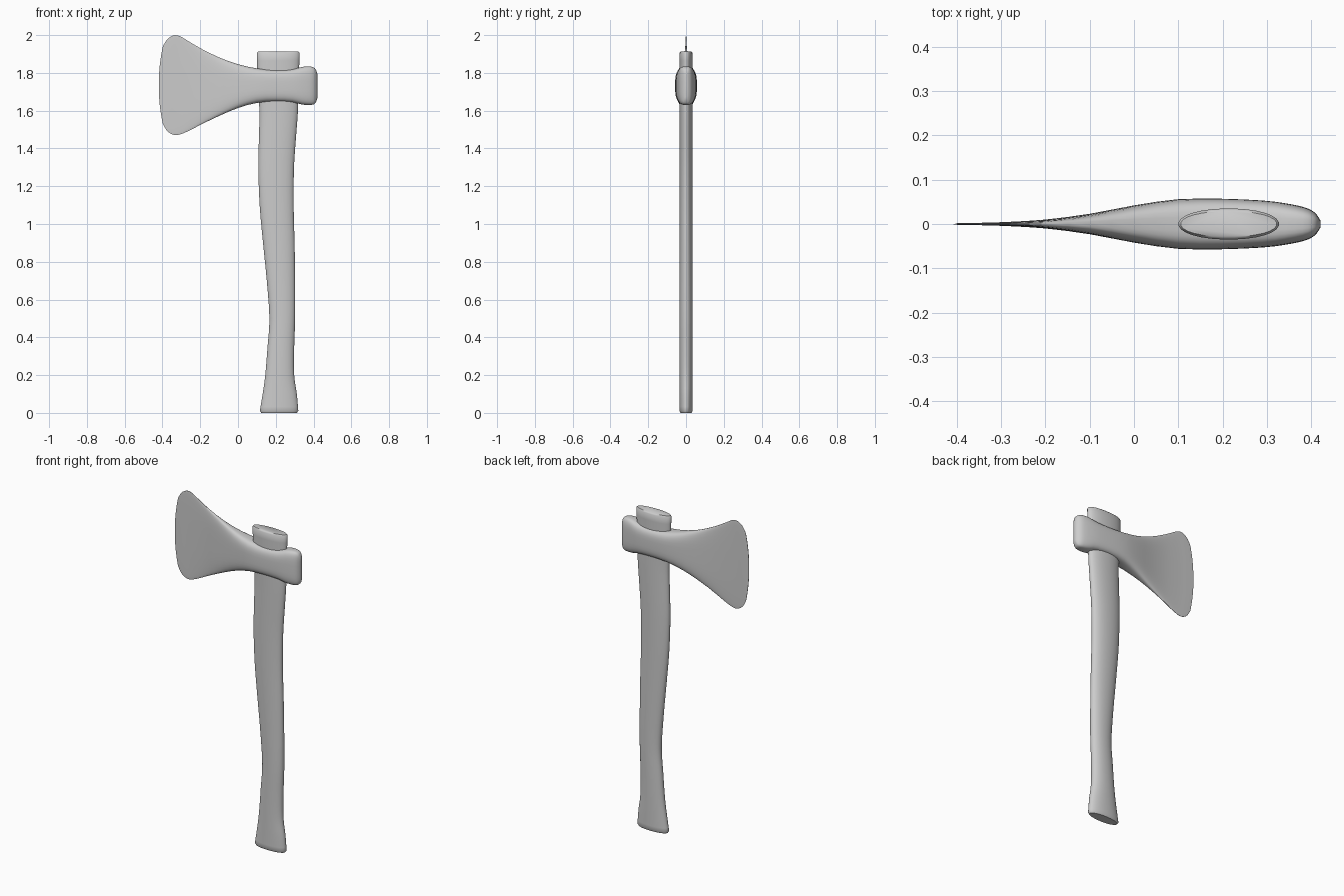
import bpy, bmesh, math

if "Cube" in bpy.data.objects:
    bpy.data.objects.remove(bpy.data.objects["Cube"], do_unlink=True)

grey = bpy.data.materials.new("plain_grey")
grey.use_nodes = True
COLOUR = (0.6, 0.6, 0.6, 1)
grey.diffuse_color = COLOUR
grey.node_tree.nodes["Principled BSDF"].inputs["Base Color"].default_value = COLOUR


def oval(count, power):
    """Unit superellipse points."""
    pts = []
    for i in range(count):
        a = math.tau * (i + 0.5) / count
        c, s = math.cos(a), math.sin(a)
        pts.append((math.copysign(abs(c) ** (2 / power), c),
                    math.copysign(abs(s) ** (2 / power), s)))
    return pts


def loft(name, rings, angle):
    """Skin a list of equal rings and cap both ends."""
    bm = bmesh.new()
    rows = [[bm.verts.new(p) for p in ring] for ring in rings]
    n = len(rows[0])
    for a, b in zip(rows, rows[1:]):
        for i in range(n):
            j = (i + 1) % n
            bm.faces.new((a[i], a[j], b[j], b[i]))
    bm.faces.new(rows[0])
    bm.faces.new(rows[-1])
    bmesh.ops.recalc_face_normals(bm, faces=bm.faces)
    mesh = bpy.data.meshes.new(name)
    bm.to_mesh(mesh)
    bm.free()
    mesh.materials.append(grey)
    obj = bpy.data.objects.new(name, mesh)
    bpy.context.collection.objects.link(obj)
    bpy.ops.object.select_all(action="DESELECT")
    obj.select_set(True)
    bpy.context.view_layer.objects.active = obj
    bpy.ops.object.shade_smooth_by_angle(angle=math.radians(angle))
    return obj


def smooth_stations(rows, steps):
    """Catmull-Rom interpolation between stations."""
    out = []
    for k in range(len(rows) - 1):
        p = [rows[max(0, min(len(rows) - 1, k + d))] for d in (-1, 0, 1, 2)]
        for s in range(steps):
            t = s / steps
            out.append([0.5 * (2 * b + (c - a) * t + (2 * a - 5 * b + 4 * c - d) * t * t
                               + (3 * b - a - 3 * c + d) * t ** 3)
                        for a, b, c, d in zip(*p)])
    return out + [rows[-1]]


# Handle: height, left edge, right edge
HANDLE = [(0.01, .115, .32), (.1, .13, .312), (.2, .144, .298), (.35, .156, .298),
          (.5, .166, .303), (.7, .152, .303), (.9, .132, .3), (1.1, .114, .295),
          (1.3, .107, .297), (1.45, .11, .307), (1.6, .113, .318),
          (1.75, .103, .322), (1.905, .1, .327)]
stations = smooth_stations(HANDLE, 3)
bottom, top = stations[0], stations[-1]
stations.insert(0, [0, bottom[1] + .008, bottom[2] - .008])
stations.append([1.912, top[1] + .005, top[2] - .005])
rings = []
for z, x0, x1 in stations:
    depth = .035 if 0 < z < 1.91 else .029
    rings.append([((x0 + x1) / 2 + u * (x1 - x0) / 2, v * depth, z)
                  for u, v in oval(28, 2.1)])
loft("handle", rings, 50)

# Axe head: x, lower edge, upper edge, half thickness, bow of the cutting edge
HEAD = [(-.42, 1.53, 1.94, .001, .022), (-.408, 1.495, 1.975, .0015, .03),
        (-.39, 1.478, 1.992, .002, .034), (-.368, 1.47, 2.0, .0025, .034),
        (-.335, 1.474, 1.994, .003, .03), (-.28, 1.492, 1.968, .005, .018),
        (-.2, 1.527, 1.928, .01, .006), (-.1, 1.572, 1.882, .023, 0),
        (0, 1.614, 1.846, .042, 0), (.1, 1.641, 1.824, .056, 0),
        (.2, 1.647, 1.816, .057, 0), (.29, 1.643, 1.82, .053, 0),
        (.34, 1.632, 1.832, .047, 0), (.38, 1.63, 1.834, .039, 0),
        (.4, 1.633, 1.829, .031, 0), (.412, 1.643, 1.818, .021, 0),
        (.42, 1.665, 1.795, .008, 0)]
rings = []
for x, lo, hi, thick, bow in smooth_stations(HEAD, 2):
    rings.append([(x + bow * v * v, u * thick, (lo + hi) / 2 + v * (hi - lo) / 2)
                  for u, v in oval(36, 3.6)])
loft("axe_head", rings, 60)
